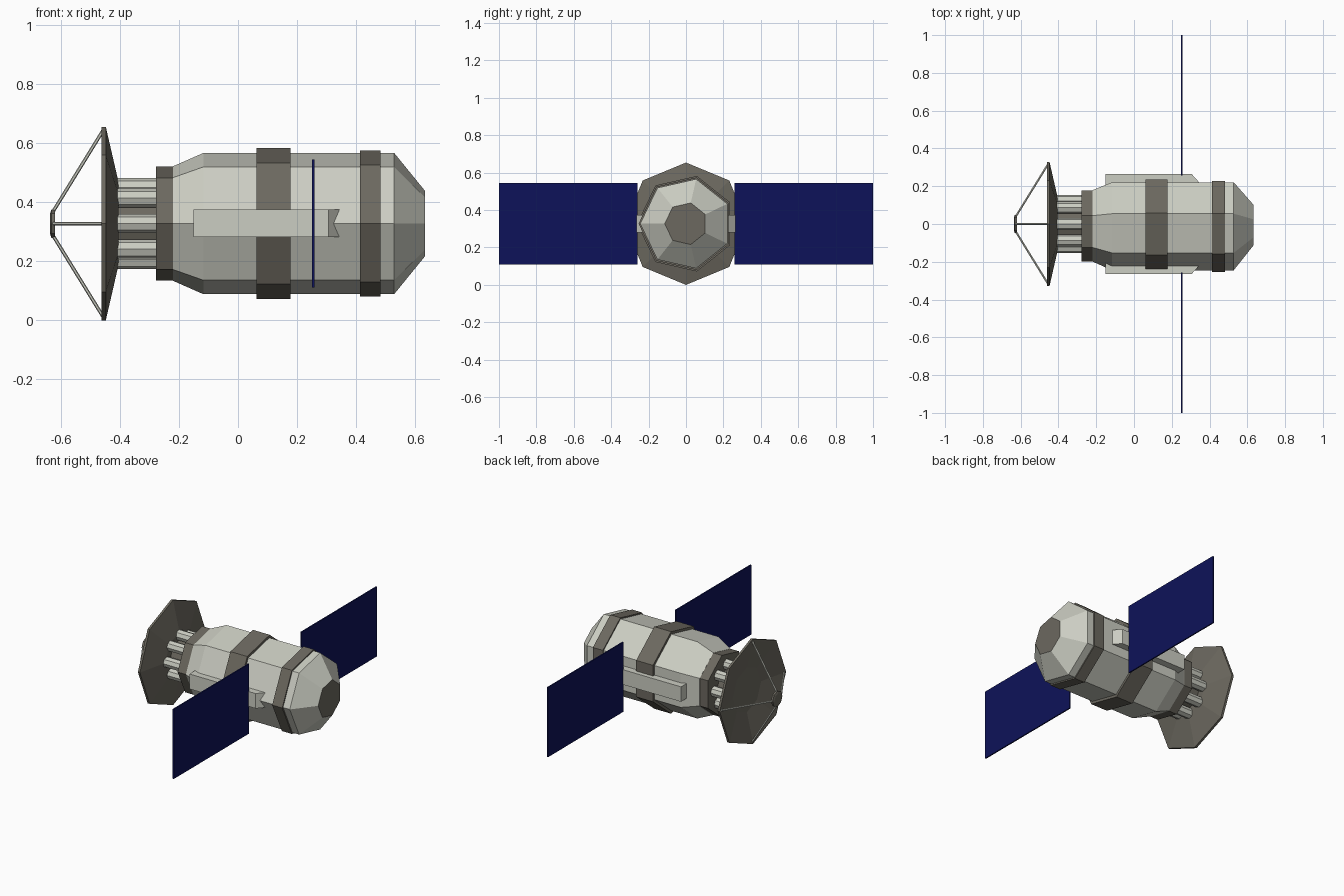
import bpy, bmesh
from math import pi, sin, cos
from mathutils import Vector

if "Cube" in bpy.data.objects:
    bpy.data.objects.remove(bpy.data.objects["Cube"])

CZ = 0.327  # height of the long axis


def material(name, rgb):
    m = bpy.data.materials.new(name)
    m.diffuse_color = (*rgb, 1)
    m.use_nodes = True
    m.node_tree.nodes["Principled BSDF"].inputs["Base Color"].default_value = m.diffuse_color
    return m


LIGHT = material("light_hull", (0.60, 0.61, 0.54))
DARK = material("dark_metal", (0.15, 0.14, 0.115))
BLUE = material("solar_blue", (0.004, 0.006, 0.10))


def finish(name, bm, mat):
    bmesh.ops.recalc_face_normals(bm, faces=bm.faces)
    me = bpy.data.meshes.new(name)
    bm.to_mesh(me)
    bm.free()
    ob = bpy.data.objects.new(name, me)
    bpy.context.collection.objects.link(ob)
    me.materials.append(mat)
    return ob


def lathe(name, profile, sides, mat, y=0.0, z=CZ):
    """Faceted solid along x from (x, radius) stations; first vertex points to -y."""
    bm = bmesh.new()
    rings = []
    for x, r in profile:
        rings.append([bm.verts.new((x, y - r * cos(2 * pi * i / sides),
                                    z + r * sin(2 * pi * i / sides)))
                      for i in range(sides)])
    for a, b in zip(rings, rings[1:]):
        for i in range(sides):
            j = (i + 1) % sides
            bm.faces.new((a[i], a[j], b[j], b[i]))
    bm.faces.new(rings[0])
    bm.faces.new(rings[-1])
    return finish(name, bm, mat)


def prism(name, outline, z0, z1, mat):
    """Extrude an xy outline from z0 to z1."""
    bm = bmesh.new()
    f = bm.faces.new([bm.verts.new((x, y, z0)) for x, y in outline])
    ext = bmesh.ops.extrude_face_region(bm, geom=[f])
    verts = [v for v in ext["geom"] if isinstance(v, bmesh.types.BMVert)]
    bmesh.ops.translate(bm, verts=verts, vec=(0, 0, z1 - z0))
    return finish(name, bm, mat)


def rod(name, p, q, r, mat):
    p, q = Vector(p), Vector(q)
    bm = bmesh.new()
    bmesh.ops.create_cone(bm, cap_ends=True, segments=6, radius1=r, radius2=r,
                          depth=(q - p).length)
    ob = finish(name, bm, mat)
    ob.rotation_euler = (q - p).to_track_quat("Z", "Y").to_euler()
    ob.location = (p + q) / 2
    return ob


# Seven-sided hull with tapered ends; the nose face is dark
hull = lathe("hull", [(-0.22, 0.199), (-0.21, 0.203), (-0.117, 0.245),
                      (0.528, 0.245), (0.632, 0.114)], 7, LIGHT)
hull.data.materials.append(DARK)
hull.data.polygons[-1].material_index = 1

# Dark bands round the hull
for name, x0, x1, r in (("rear_collar", -0.278, -0.21, 0.198),
                        ("middle_band", 0.062, 0.178, 0.262),
                        ("front_band", 0.413, 0.482, 0.2535)):
    lathe(name, [(x0, r), (x1, r)], 7, DARK)

# Ring of tanks around a core behind the collar
lathe("tank_core", [(-0.41, 0.092), (-0.27, 0.092)], 8, DARK)
for i in range(8):
    a = i * pi / 4
    lathe(f"tank_{i + 1}", [(-0.412, 0.032), (-0.27, 0.032)], 8, LIGHT,
          0.122 * cos(a), CZ + 0.122 * sin(a))

# Hollow octagonal dish, its feed and four struts
lathe("dish", [(-0.42, 0.14), (-0.461, 0.316), (-0.461, 0.327), (-0.447, 0.327),
               (-0.404, 0.14)], 8, DARK)
lathe("dish_feed", [(-0.635, 0.036), (-0.631, 0.048), (-0.619, 0.048)], 8, DARK)
for i in range(4):
    c, s = cos(i * pi / 2), sin(i * pi / 2)
    rod(f"feed_strut_{i + 1}", (-0.455, 0.317 * c, CZ + 0.317 * s),
        (-0.624, 0.043 * c, CZ + 0.043 * s), 0.006, LIGHT)

# Side fairings with sloped front ends, and the solar panels
for side, s in (("right", -1), ("left", 1)):
    prism(f"{side}_fairing", [(-0.15, 0.17 * s), (-0.15, 0.264 * s),
                              (0.306, 0.264 * s), (0.39, 0.17 * s)],
          CZ - 0.046, CZ + 0.047, LIGHT)
    prism(f"{side}_solar_panel", [(0.25, 0.258 * s), (0.258, 0.258 * s),
                                  (0.258, s), (0.25, s)], 0.11, 0.544, BLUE)
